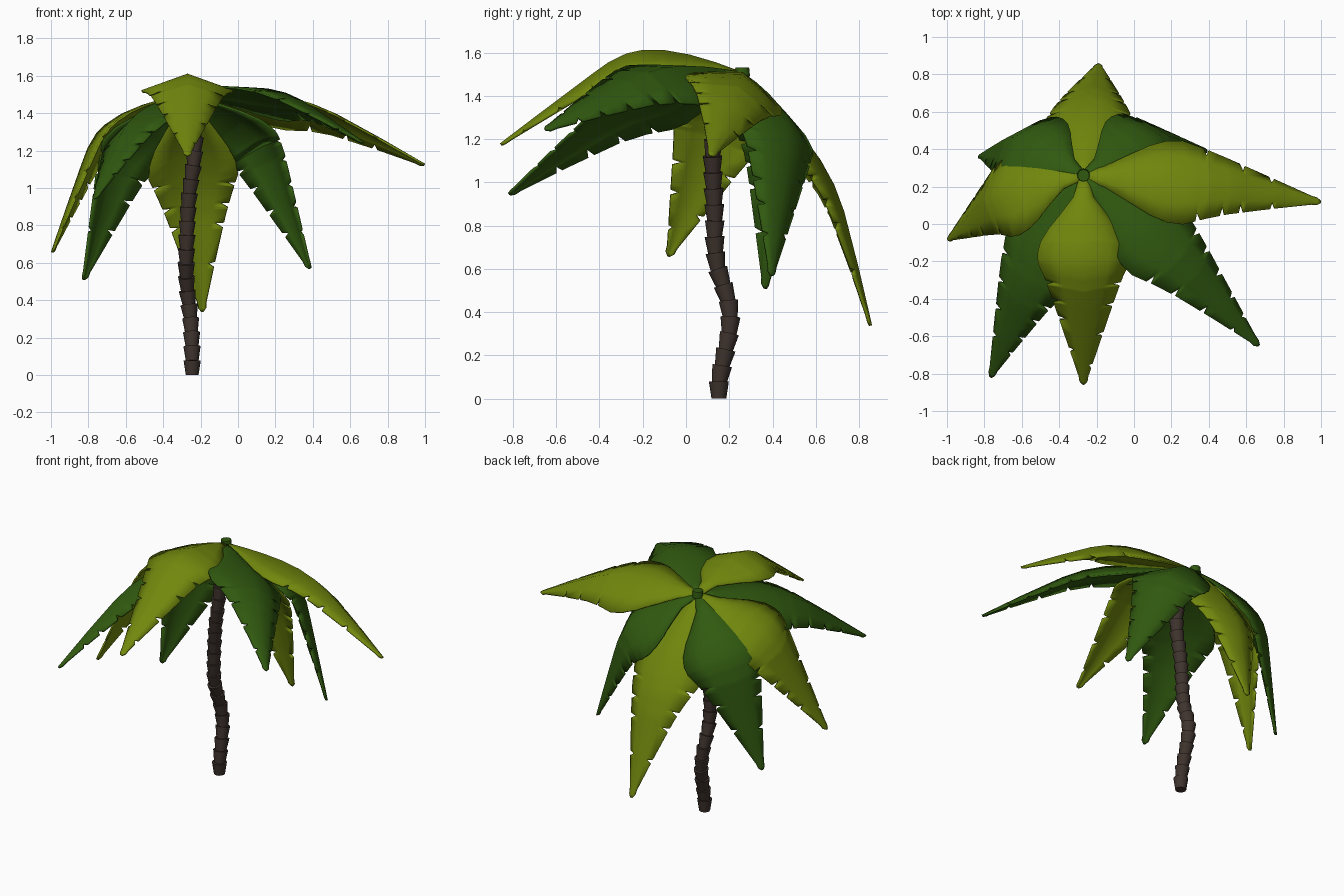
import bpy, bmesh, math, random
from mathutils import Vector, Matrix

if "Cube" in bpy.data.objects:
    bpy.data.objects.remove(bpy.data.objects["Cube"])

random.seed(4)
CROWN = Vector((-0.27, 0.26, 1.51))


def material(name, rgb):
    m = bpy.data.materials.new(name)
    m.diffuse_color = (*rgb, 1)
    m.use_nodes = True
    m.node_tree.nodes["Principled BSDF"].inputs["Base Color"].default_value = m.diffuse_color
    return m


LIGHT = material("light_leaf_green", (0.165, 0.245, 0.004))
DARK = material("dark_leaf_green", (0.03, 0.10, 0.005))
BARK = material("bark_brown", (0.050, 0.034, 0.027))


def make_object(name, bm, mat):
    me = bpy.data.meshes.new(name)
    bm.to_mesh(me)
    bm.free()
    me.materials.append(mat)
    ob = bpy.data.objects.new(name, me)
    bpy.context.collection.objects.link(ob)
    return ob


def lerp_keys(keys, s):
    for (a, va), (b, vb) in zip(keys, keys[1:]):
        if s <= b:
            return va + (vb - va) * max(0, s - a) / (b - a)
    return keys[-1][1]


def shade(ob, degrees):
    bpy.ops.object.select_all(action='DESELECT')
    ob.select_set(True)
    bpy.context.view_layer.objects.active = ob
    bpy.ops.object.shade_smooth_by_angle(angle=math.radians(degrees))


# Trunk: stacked flaring rings along a crooked path
PATH = [(-.245, .15, 0), (-.245, .155, .1), (-.247, .178, .2), (-.253, .2, .3), (-.265, .207, .4),
        (-.275, .19, .48), (-.277, .15, .58), (-.275, .132, .7), (-.27, .133, .85), (-.258, .126, 1.0),
        (-.237, .122, 1.13), (-.228, .135, 1.26), (-.24, .175, 1.38), (-.265, .245, 1.5)]
KX = [(p[2], p[0]) for p in PATH]
KY = [(p[2], p[1]) for p in PATH]
RINGS = 20
bm = bmesh.new()
for i in range(RINGS):
    z0, z1 = 1.49 * i / RINGS, 1.49 * (i + 1) / RINGS
    a = Vector((lerp_keys(KX, z0), lerp_keys(KY, z0), z0))
    b = Vector((lerp_keys(KX, z1), lerp_keys(KY, z1), z1))
    d = (b - a).normalized()
    b += d * 0.004
    rot = Matrix() if i == 0 else d.to_track_quat('Z', 'Y').to_matrix().to_4x4()
    bmesh.ops.create_cone(bm, cap_ends=True, segments=12, radius1=0.034, radius2=0.046,
                          depth=(b - a).length,
                          matrix=Matrix.Translation((a + b) / 2) @ rot)
shade(make_object("trunk", bm, BARK), 40)

# Crown hub
bm = bmesh.new()
bmesh.ops.create_cone(bm, cap_ends=True, segments=10, radius1=0.036, radius2=0.032, depth=0.04,
                      matrix=Matrix.Translation(CROWN))
shade(make_object("crown_hub", bm, DARK), 40)

# Frond profiles: arch height (share of length) and half width along the rib
SHORT = dict(
    arch=[(0, 0), (.09, .067), (.18, .125), (.27, .17), (.36, .196), (.42, .2), (.5, .186),
          (.58, .158), (.8, .076), (1, 0)],
    width=[(0, .02), (.08, .055), (.14, .12), (.2, .185), (.26, .23), (.32, .247), (.38, .243),
           (.45, .213), (.6, .158), (.8, .085), (.96, .026), (.985, .022), (1, .008)])
LONG = dict(
    arch=[(0, 0), (.1, .033), (.2, .063), (.3, .088), (.4, .104), (.5, .107), (.6, .095),
          (.8, .05), (1, 0)],
    width=[(0, .02), (.08, .06), (.18, .14), (.26, .2), (.33, .233), (.4, .24), (.45, .22),
           (.6, .16), (.8, .085), (.96, .026), (.985, .022), (1, .008)])


def make_notches():
    """Torn V cuts along one edge: (start, deepest, end)."""
    out, s = [], random.uniform(.42, .5)
    while s < .9:
        out.append((s, s + random.uniform(.002, .01), s + .022))
        s += random.uniform(.08, .17)
    return out


def edge_width(keys, notches, s):
    w = lerp_keys(keys, s)
    for a, m, b in notches:
        if a < s < b:
            t = (s - a) / (m - a) if s <= m else (b - s) / (b - m)
            w -= t * min(.045, .38 * w)
    return w


def make_frond(name, tip, shape, mat, roll=0):
    chord = Vector(tip) - CROWN
    length = chord.length
    u = chord.normalized()
    side = Vector((-u.y, u.x, 0)).normalized()
    up = u.cross(side)
    c, s_ = math.cos(math.radians(roll)), math.sin(math.radians(roll))
    up, side = up * c + side * s_, side * c - up * s_
    cuts = {1: make_notches(), -1: make_notches()}
    stations = {k for k, _ in shape["arch"] + shape["width"]}
    stations |= {x for n in cuts.values() for t in n for x in t}
    stations = sorted(stations)

    def rib(s):
        return CROWN + u * (s * length) + up * (lerp_keys(shape["arch"], s) * length)

    # each half has an inner strip (plain) and an outer strip (with the cuts)
    bm = bmesh.new()
    rows = []
    for s in stations:
        p = rib(s)
        tangent = (rib(min(1, s + .1)) - rib(max(0, s - .1))).normalized()
        normal = tangent.cross(side).normalized()
        full = lerp_keys(shape["width"], s)
        offsets = [-edge_width(shape["width"], cuts[-1], s), -.55 * full, 0, .55 * full,
                   edge_width(shape["width"], cuts[1], s)]
        rows.append([bm.verts.new(p + side * w - normal * (.36 * abs(w))) for w in offsets])
    for r0, r1 in zip(rows, rows[1:]):
        for j in range(4):
            bm.faces.new((r0[j], r1[j], r1[j + 1], r0[j + 1]))
    ob = make_object(name, bm, mat)
    shade(ob, 50)
    mod = ob.modifiers.new("thickness", 'SOLIDIFY')
    mod.thickness = 0.012
    mod.offset = -1


# Fronds around the crown
make_frond("back_frond", (-.19, .86, .34), LONG, LIGHT, 8)
make_frond("front_frond", (-.27, -.86, 1.18), SHORT, LIGHT)
make_frond("right_frond", (1.0, .12, 1.13), LONG, LIGHT, 22)
make_frond("left_frond", (-1.0, -.08, .66), SHORT, LIGHT, -31)
make_frond("back_left_frond", (-.83, .37, .51), SHORT, DARK, -34)
make_frond("back_right_frond", (.39, .40, .57), SHORT, DARK, 32)
make_frond("front_left_frond", (-.77, -.82, .95), LONG, DARK, -20)
make_frond("front_right_frond", (.67, -.65, 1.25), LONG, DARK, 22)
